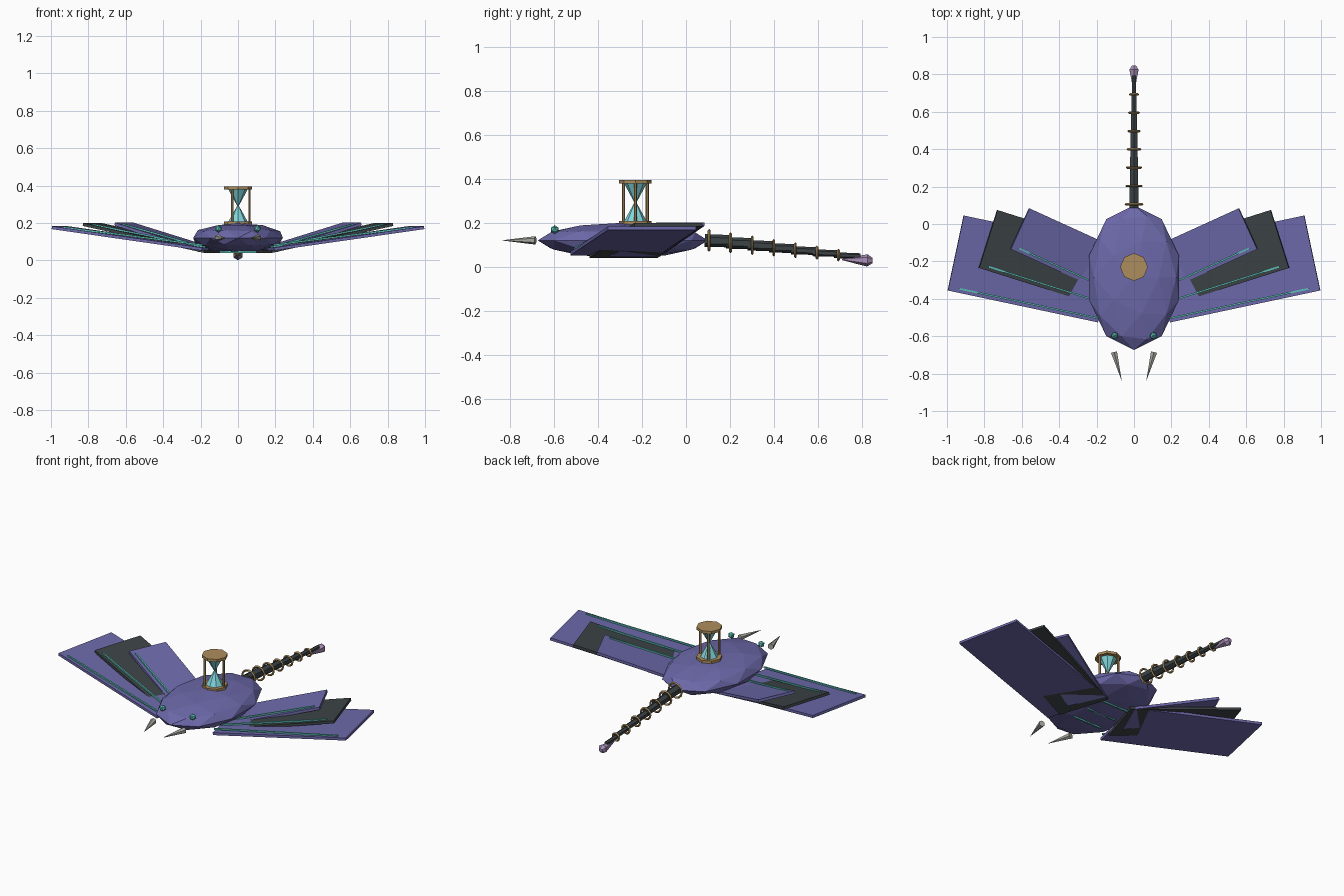
import bpy, math
from math import sin, cos, radians
from mathutils import Vector, Matrix

cube = bpy.data.objects.get("Cube")
if cube:
    bpy.data.objects.remove(cube, do_unlink=True)


def material(name, rgb):
    m = bpy.data.materials.new(name)
    m.use_nodes = True
    color = (*rgb, 1)
    m.diffuse_color = color
    m.node_tree.nodes["Principled BSDF"].inputs["Base Color"].default_value = color
    return m


violet = material("violet", (0.15, 0.14, 0.40))
charcoal = material("charcoal", (0.045, 0.055, 0.06))
teal = material("teal", (0.11, 0.53, 0.48))
glass = material("pale_cyan", (0.22, 0.68, 0.72))
bronze = material("bronze", (0.42, 0.27, 0.11))
bone = material("bone_grey", (0.40, 0.39, 0.36))
lilac = material("lilac", (0.40, 0.28, 0.48))


def finish(name, mat):
    ob = bpy.context.object
    ob.name = name
    ob.data.materials.append(mat)
    return ob


def cone(name, mat, a, b, r1, r2, sides):
    """Cone or cylinder running from point a to point b."""
    a, b = Vector(a), Vector(b)
    axis = b - a
    bpy.ops.mesh.primitive_cone_add(
        vertices=sides, radius1=r1, radius2=r2, depth=axis.length,
        location=(a + b) / 2, rotation=axis.to_track_quat("Z", "Y").to_euler())
    return finish(name, mat)


def ball(name, mat, center, scale, level):
    bpy.ops.mesh.primitive_ico_sphere_add(subdivisions=level, radius=1, location=center)
    ob = finish(name, mat)
    ob.scale = scale
    return ob


def slab(name, mat, root, tip, width, thick):
    """Flat box from root to tip, its width kept horizontal."""
    root, tip = Vector(root), Vector(tip)
    along = (tip - root).normalized()
    across = Vector((0, 0, 1)).cross(along).normalized()
    up = along.cross(across)
    bpy.ops.mesh.primitive_cube_add(size=1)
    ob = finish(name, mat)
    turn = Matrix((along, across, up)).transposed().to_4x4()
    size = Matrix.Diagonal(((tip - root).length, width, thick, 1))
    ob.matrix_world = Matrix.Translation((root + tip) / 2) @ turn @ size
    return ob


# Body
ball("body", violet, (0, -0.287, 0.12), (0.252, 0.387, 0.08), 2)

# Belly stripes
for y in (-0.41, -0.29, -0.17):
    slab("belly_stripe", teal, (-0.1, y, 0.045), (0.1, y, 0.045), 0.009, 0.009)

# Wings: name, colour, yaw, tip middle, root height, length, chord
wings = [
    ("outer_wing", violet, 12, (0.953, -0.155, 0.175), 0.06, 0.82, 0.41),
    ("middle_wing", charcoal, 17.5, (0.78, -0.08, 0.192), 0.048, 0.68, 0.325),
    ("inner_wing", violet, 24.5, (0.61, -0.025, 0.194), 0.052, 0.50, 0.24),
]
for side, label in ((1, "left"), (-1, "right")):
    flip = Vector((side, 1, 1))
    for name, mat, yaw, tip, root_z, length, chord in wings:
        tip = Vector(tip)
        out = Vector((cos(radians(yaw)), sin(radians(yaw)), 0))
        back = Vector((-out.y, out.x, 0))
        root = tip - out * length
        root.z = root_z
        slab(f"{label}_{name}", mat, root * flip, tip * flip, chord, 0.016)
        # Glowing strip near the leading edge
        shift = back * (0.022 - chord / 2)
        start = root + shift + Vector((0, 0, 0.022))
        end = root.lerp(tip, 0.93) + shift + Vector((0, 0, 0.010))
        slab(f"{label}_{name}_strip", teal, start * flip, end * flip, 0.009, 0.009)

    # Eyes and fangs
    ball(f"{label}_eye", teal, (side * 0.104, -0.597, 0.169), (0.02,) * 3, 1)
    cone(f"{label}_fang", bone, (side * 0.107, -0.685, 0.12),
         (side * 0.065, -0.84, 0.12), 0.019, 0, 6)

# Tail segments with a ring at the start of each
for i in range(7):
    y = 0.105 + 0.098 * i
    z = 0.12 - 0.0112 * i
    r = 0.029 - 0.0026 * i
    cone("tail_segment", charcoal, (0, y - 0.02, z), (0, y + 0.1, z - 0.004), r, r - 0.001, 6)
    bpy.ops.mesh.primitive_torus_add(
        major_segments=12, minor_segments=4, major_radius=0.045 - 0.0038 * i,
        minor_radius=0.0065, location=(0, y, z), rotation=(math.pi / 2, 0, 0))
    finish("tail_ring", bronze)

# Tail spike
cone("tail_spike", lilac, (0, 0.71, 0.033), (0, 0.825, 0.029), 0.003, 0.028, 6)
cone("tail_spike_cap", lilac, (0, 0.825, 0.029), (0, 0.848, 0.028), 0.028, 0.012, 6)

# Hourglass
hy = -0.23
for name, z in (("hourglass_base", 0.192), ("hourglass_top", 0.378)):
    cone(name, bronze, (0, hy, z), (0, hy, z + 0.016), 0.074, 0.074, 8)
cone("lower_bulb", glass, (0, hy, 0.206), (0, hy, 0.295), 0.052, 0.003, 8)
cone("upper_bulb", glass, (0, hy, 0.289), (0, hy, 0.38), 0.003, 0.052, 8)
for k in range(3):
    a = math.tau * k / 3
    x, y = 0.062 * cos(a), hy + 0.062 * sin(a)
    cone("hourglass_post", bronze, (x, y, 0.2), (x, y, 0.385), 0.007, 0.007, 6)
